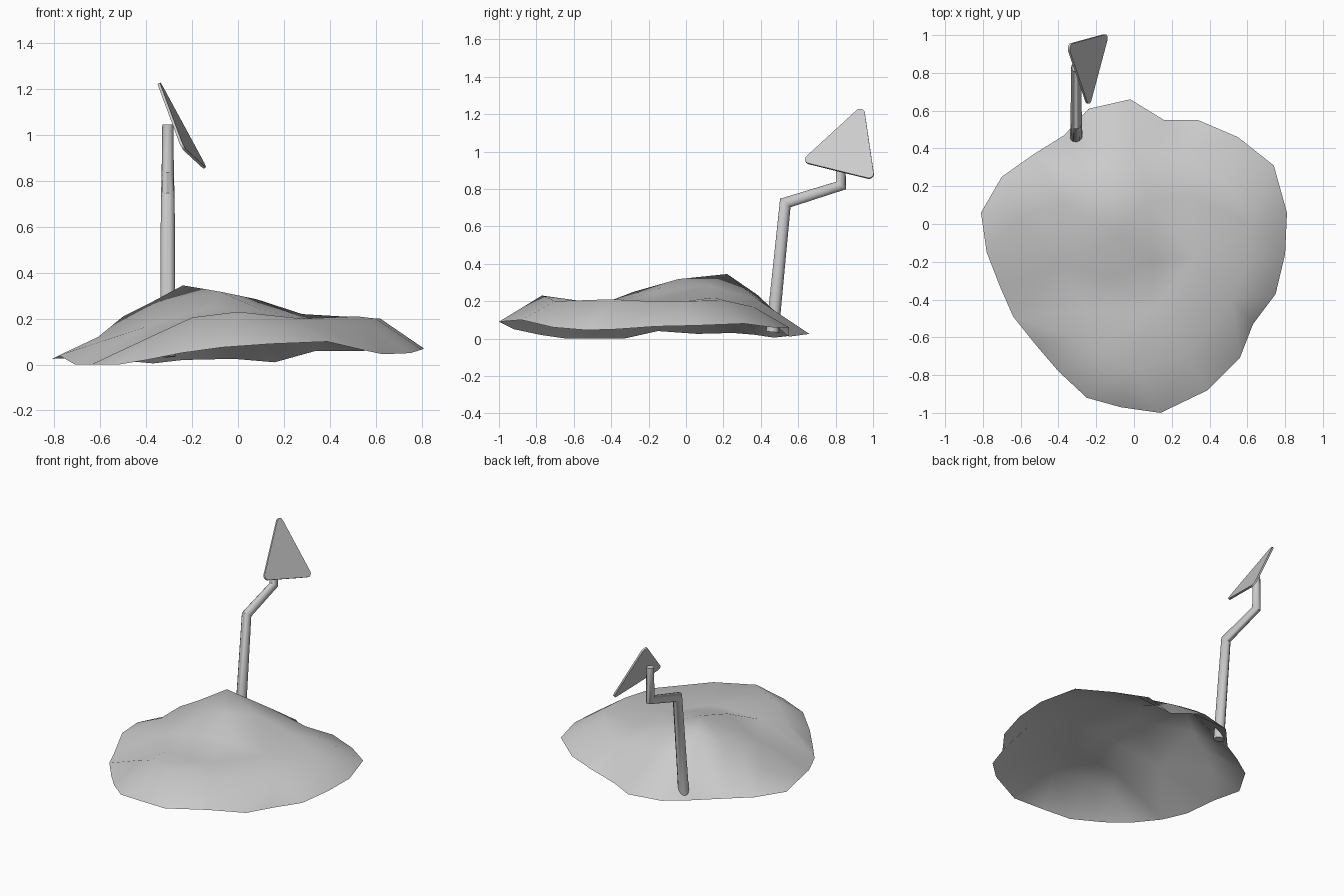
import bpy, bmesh, math
from mathutils import Vector, geometry

if "Cube" in bpy.data.objects:
    bpy.data.objects.remove(bpy.data.objects["Cube"])


def finish(name, bm, angle):
    bmesh.ops.recalc_face_normals(bm, faces=bm.faces)
    mesh = bpy.data.meshes.new(name)
    bm.to_mesh(mesh)
    bm.free()
    ob = bpy.data.objects.new(name, mesh)
    bpy.context.collection.objects.link(ob)
    bpy.ops.object.select_all(action='DESELECT')
    ob.select_set(True)
    bpy.context.view_layer.objects.active = ob
    bpy.ops.object.shade_smooth_by_angle(angle=math.radians(angle))
    return ob


# Mound: open sheet spanned between an uneven rim and a few height points
rim = [(-.02, .66, .025), (-.24, .61, .02), (-.37, .47, .005), (-.53, .37, .02),
       (-.70, .25, .03), (-.81, .06, .025), (-.78, -.15, .04), (-.71, -.33, .0),
       (-.64, -.49, .0), (-.52, -.64, .0), (-.40, -.78, .02), (-.25, -.92, .05),
       (-.07, -.97, .075), (.14, -1.0, .09), (.39, -.88, .10), (.56, -.71, .06),
       (.63, -.53, .045), (.75, -.37, .05), (.80, -.16, .065), (.81, .06, .07),
       (.74, .31, .08), (.55, .46, .06), (.34, .55, .06), (.16, .55, .01)]
inner = [(-.24, .22, .345), (-.08, -.04, .318), (-.38, .12, .27), (-.50, .08, .21),
         (-.61, .03, .12), (.08, .12, .285), (.28, .15, .22), (.0, .38, .21),
         (-.21, .38, .235), (.27, .36, .17), (.50, .20, .205), (.62, .0, .20),
         (.60, -.20, .20), (.52, -.40, .21), (.28, -.70, .20), (.0, -.77, .23),
         (-.20, -.68, .205), (-.33, -.60, .145), (.10, -.45, .185),
         (.32, -.18, .19), (-.12, -.28, .25), (-.24, -.46, .175),
         (-.40, -.22, .165), (.10, -.2, .24)]
pts = rim + inner
n = len(rim)
edges = [(i, (i + 1) % n) for i in range(n)]
res = geometry.delaunay_2d_cdt([Vector(p[:2]) for p in pts], edges, [], 1, 1e-5)
bm = bmesh.new()
vs = [bm.verts.new((co.x, co.y, pts[src[0]][2])) for co, src in zip(res[0], res[3])]
for f in res[2]:
    bm.faces.new([vs[i] for i in f])
mound = finish("mound", bm, 60)
if mound.data.polygons[0].normal.z < 0:
    mound.data.flip_normals()

# Pole: tapered tube with two mitred bends in the y-z plane
path = [(.462, .035), (.531, .725), (.828, .818), (.828, 1.045)]
radii = [.034, .030, .027, .024]
sides = 12
bm = bmesh.new()
rings = []
for i, (p, r) in enumerate(zip(path, radii)):
    p = Vector(p)
    a = (p - Vector(path[i - 1])).normalized() if i else None
    b = (Vector(path[i + 1]) - p).normalized() if i < len(path) - 1 else None
    a, b = a or b, b or a
    t = (a + b).normalized()
    across = Vector((t.y, -t.x)) / t.dot(a)
    ring = []
    for k in range(sides):
        ang = math.tau * k / sides
        off = across * math.sin(ang) * r
        ring.append(bm.verts.new((-.306 + math.cos(ang) * r, p.x + off.x, p.y + off.y)))
    rings.append(ring)
for lo, hi in zip(rings, rings[1:]):
    for k in range(sides):
        j = (k + 1) % sides
        bm.faces.new((lo[k], lo[j], hi[j], hi[k]))
bm.faces.new(rings[0])
bm.faces.new(rings[-1])
finish("bent_pole", bm, 50)

# Sign: tilted triangular plate with rounded corners
corners = [Vector(c) for c in ((-.343, .939, 1.225), (-.146, .994, .862), (-.241, .638, .95))]
mid = sum(corners, Vector()) / 3
normal = (corners[0] - corners[1]).cross(corners[0] - corners[2]).normalized()
if normal.x < 0:
    normal.negate()
radius, thick = .026, .012
bm = bmesh.new()
outline = []
for c in corners:
    out = (c - mid).normalized()
    side = normal.cross(out)
    for k in range(7):
        ang = math.radians(-60 + 20 * k)
        outline.append(c - out * radius + (out * math.cos(ang) + side * math.sin(ang)) * radius)
# keep the corner order consistent with the arc direction
if (corners[1] - corners[0]).cross(corners[2] - corners[0]).dot(normal) < 0:
    outline = outline[:7] + outline[14:] + outline[7:14]
front = [bm.verts.new(p + normal * thick / 2) for p in outline]
back = [bm.verts.new(p - normal * thick / 2) for p in outline]
bm.faces.new(front)
bm.faces.new(back[::-1])
for k in range(len(outline)):
    j = (k + 1) % len(outline)
    bm.faces.new((front[k], back[k], back[j], front[j]))
finish("triangle_sign", bm, 30)
